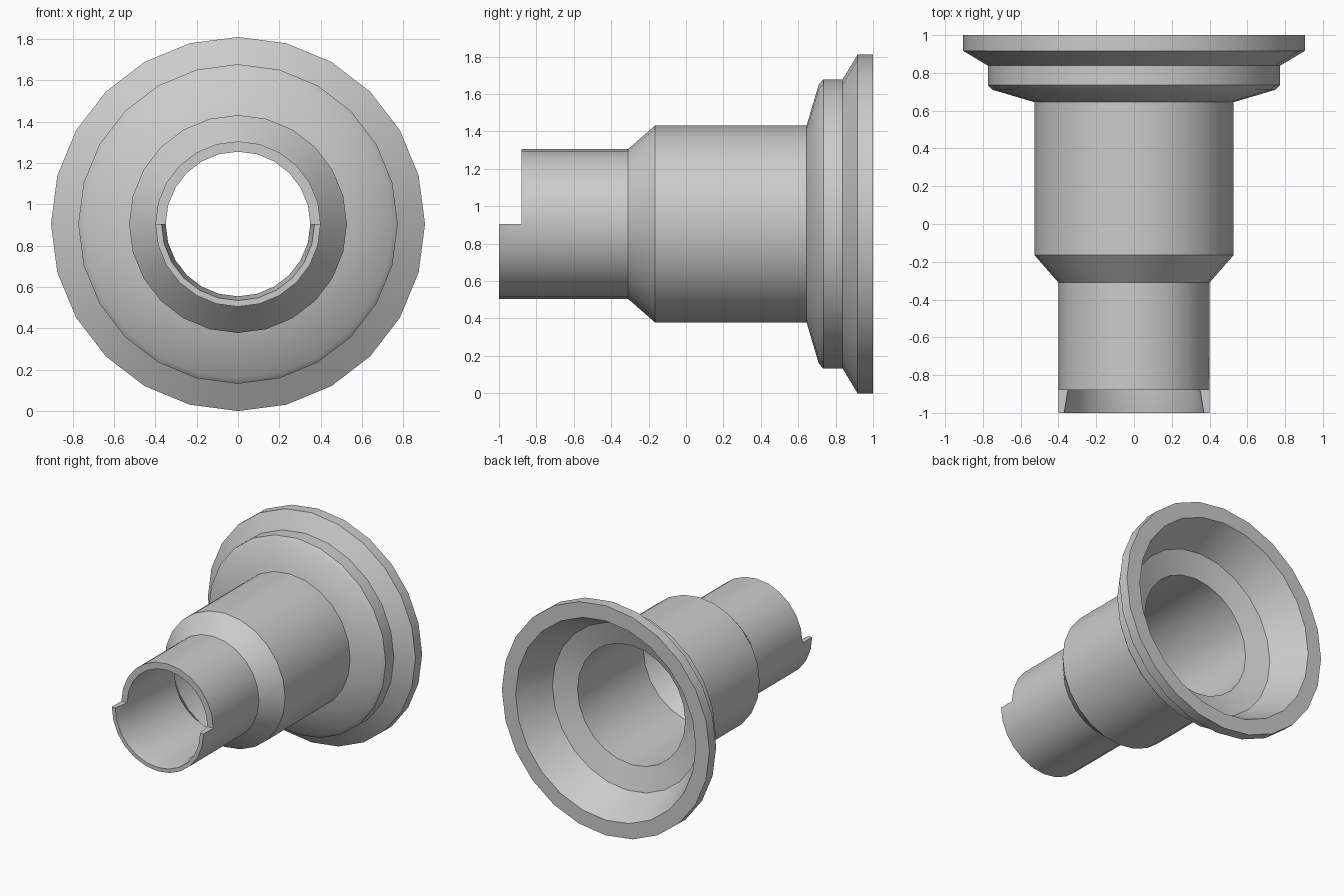
import bpy, bmesh, math

if "Cube" in bpy.data.objects:
    bpy.data.objects.remove(bpy.data.objects["Cube"], do_unlink=True)

SIDES = 24
AXIS_Z = 0.905

# Wall cross-section as (y, radius): outside from nose to rim, then inside back to nose
outside = [(-0.88, 0.40), (-0.31, 0.40), (-0.165, 0.527), (0.645, 0.527),
           (0.71, 0.747), (0.735, 0.773), (0.838, 0.773), (0.917, 0.905), (1.0, 0.905)]
inside = [(1.0, 0.785), (0.735, 0.65), (0.68, 0.47), (-0.14, 0.47),
          (-0.29, 0.35), (-0.88, 0.35)]
# Half-round lip in front of the nose, with a chamfered bore
lip = [(-1.0, 0.37), (-1.0, 0.40)]

grey = bpy.data.materials.new("light grey")
grey.use_nodes = True
colour = (0.6, 0.6, 0.6, 1.0)
grey.diffuse_color = colour
grey.node_tree.nodes["Principled BSDF"].inputs["Base Color"].default_value = colour

bm = bmesh.new()


def ring_point(y, radius, step):
    angle = math.tau * step / SIDES
    return bm.verts.new((radius * math.cos(angle), y, AXIS_Z + radius * math.sin(angle)))


def bridge(a, b):
    """Join two matching rows of vertices with quads."""
    for j in range(len(a) - 1):
        bm.faces.new((a[j], a[j + 1], b[j + 1], b[j]))


# Flanged sleeve, revolved around the y axis
wall = outside + inside
rows = [[ring_point(y, r, i) for y, r in wall] for i in range(SIDES)]
for i in range(SIDES):
    bridge(rows[i], rows[(i + 1) % SIDES])

# Upper half of the nose ends in a flat annulus
half = SIDES // 2
for i in range(half):
    a, b = rows[i], rows[i + 1]
    bm.faces.new((a[-1], a[0], b[0], b[-1]))

# Lower half carries on as the lip, closed by a step at each end
lip_rows = []
for i in range(half, SIDES + 1):
    row = rows[i % SIDES]
    lip_rows.append([row[-1]] + [ring_point(y, r, i) for y, r in lip] + [row[0]])
for a, b in zip(lip_rows, lip_rows[1:]):
    bridge(a, b)
for end in (lip_rows[0], lip_rows[-1]):
    bm.faces.new(end)

bmesh.ops.recalc_face_normals(bm, faces=bm.faces)
mesh = bpy.data.meshes.new("flanged_sleeve")
bm.to_mesh(mesh)
bm.free()
mesh.materials.append(grey)

sleeve = bpy.data.objects.new("flanged_sleeve", mesh)
bpy.context.collection.objects.link(sleeve)
bpy.ops.object.select_all(action='DESELECT')
sleeve.select_set(True)
bpy.context.view_layer.objects.active = sleeve
bpy.ops.object.shade_smooth_by_angle(angle=math.radians(30))
